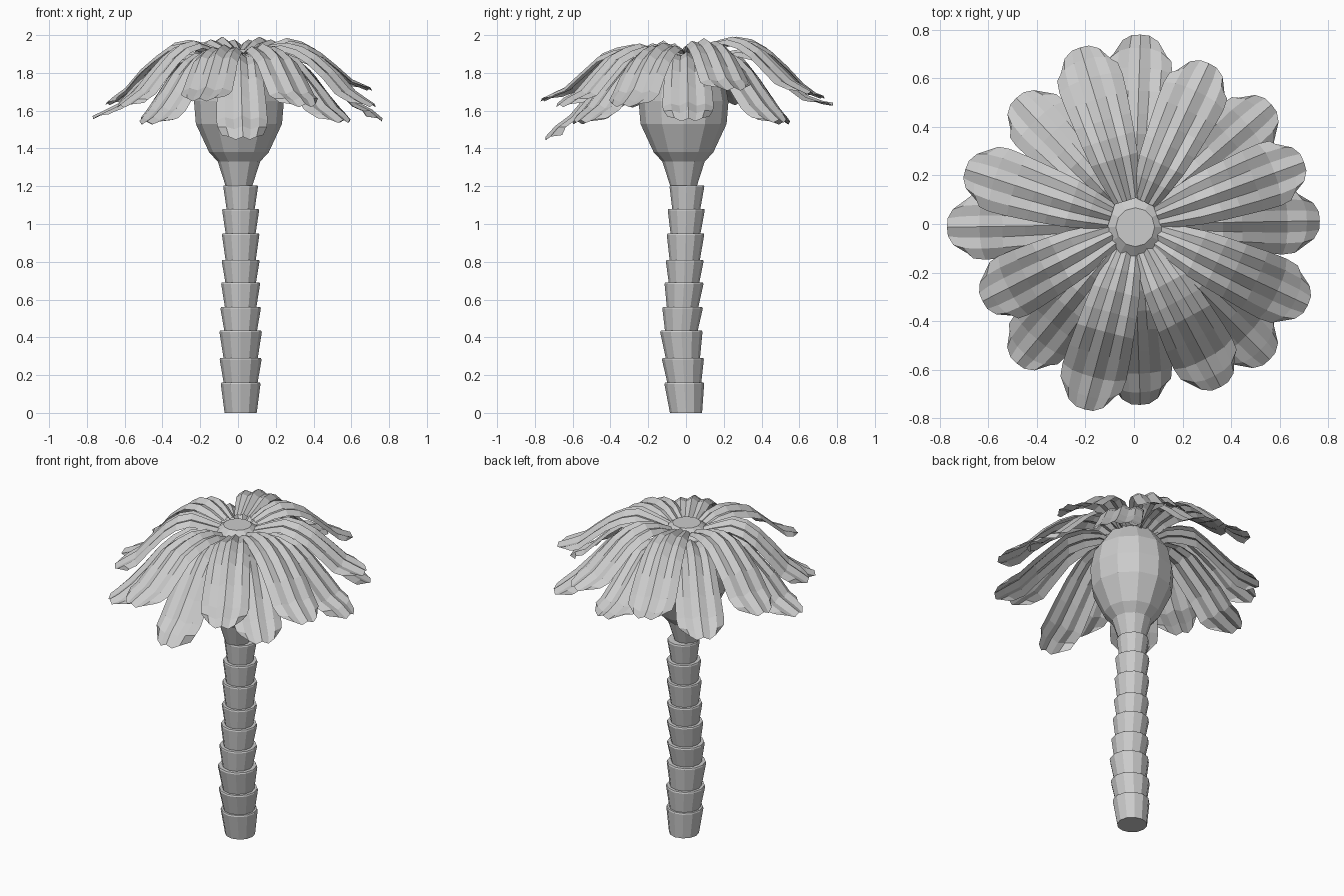
import bpy, bmesh, random
from math import sin, cos, pi, radians

if "Cube" in bpy.data.objects:
    bpy.data.objects.remove(bpy.data.objects["Cube"])

random.seed(4)


def make_object(name, verts, faces):
    mesh = bpy.data.meshes.new(name)
    mesh.from_pydata(verts, [], faces)
    bm = bmesh.new()
    bm.from_mesh(mesh)
    bmesh.ops.recalc_face_normals(bm, faces=bm.faces)
    bm.to_mesh(mesh)
    bm.free()
    ob = bpy.data.objects.new(name, mesh)
    bpy.context.collection.objects.link(ob)
    return ob


def lathe(name, rings, sides=12):
    """Capped stack of rings given as (radius, z, centre x, centre y)."""
    verts, faces = [], []
    for r, z, cx, cy in rings:
        for i in range(sides):
            a = 2 * pi * i / sides
            verts.append((cx + r * cos(a), cy + r * sin(a), z))
    for k in range(len(rings) - 1):
        for i in range(sides):
            j = (i + 1) % sides
            faces.append((k * sides + i, k * sides + j,
                          (k + 1) * sides + j, (k + 1) * sides + i))
    faces.append(tuple(range(sides)))
    faces.append(tuple(range((len(rings) - 1) * sides, len(rings) * sides)))
    return make_object(name, verts, faces)


def interp(pts, t):
    for (t0, v0), (t1, v1) in zip(pts, pts[1:]):
        if t <= t1:
            return v0 + (v1 - v0) * (t - t0) / (t1 - t0)
    return pts[-1][1]


# Trunk: flaring stacked collars along a slightly leaning axis
tops = [0, 0.16, 0.29, 0.435, 0.56, 0.69, 0.81, 0.95, 1.08, 1.205]
radii = [0.105, 0.111, 0.112, 0.107, 0.103, 0.1, 0.099, 0.098, 0.092]
lean = [(0, 0.0), (0.44, -0.025), (0.7, -0.01), (1.2, 0.005)]
rings = []
for z0, z1, r in zip(tops, tops[1:], radii):
    cx = 0.014
    rings += [(r * 0.81, z0, cx, interp(lean, z0)),
              (r, z1 - 0.008, cx, interp(lean, z1)),
              (r * 0.97, z1, cx, interp(lean, z1))]
lathe("trunk", rings)

# Swollen crown shaft above the trunk
lathe("crown_shaft", [(r, z, 0.005, -0.013) for r, z in (
    (0.067, 1.19), (0.112, 1.33), (0.158, 1.38), (0.228, 1.53), (0.238, 1.65),
    (0.215, 1.77), (0.14, 1.88), (0.08, 1.925))])


# Fronds: ribbed blunt sheets that spread from the crown and droop
FOLD = (-0.035, -0.005, -0.016, 0.012, -0.016, -0.005, -0.035)
STATIONS = (0, 0.14, 0.27, 0.4, 0.52, 0.66, 0.8, 0.92, 1)
WIDTH = ((0, 0.055), (0.14, 0.08), (0.3, 0.105), (0.64, 0.13), (0.85, 0.138), (1, 0.13))
UPPER = ((0, 0.0), (0.14, 0.035), (0.27, 0.055), (0.4, 0.035), (0.52, -0.01),
         (0.66, -0.095), (0.8, -0.19), (1, -0.26))
LOWER = ((0, 0.0), (0.14, 0.04), (0.27, 0.045), (0.4, 0.01), (0.52, -0.055),
         (0.66, -0.15), (0.8, -0.24), (1, -0.32))


def frond(name, azimuth, reach, tip_z, base_z, shape):
    a = radians(azimuth)
    start, n = 0.1, len(FOLD)
    verts, faces = [], []
    extra = tip_z - (base_z + shape[-1][1])
    for k, t in enumerate(STATIONS):
        z = base_z + interp(shape, t) + extra * t ** 2
        z += random.uniform(-0.008, 0.008)
        for i in range(n):
            s = 2 * i / (n - 1) - 1
            # the end rows bow back at the edges for a rounded tip
            back = 0.085 * abs(s) ** 3 * t ** 6
            r = start + (reach - start) * t - back
            w = s * interp(WIDTH, t) * (1 - 0.15 * max(0, t - 0.9) / 0.1)
            h = z + back * 0.45 + FOLD[i] * (0.5 + 0.5 * sin(pi * min(t, 0.92)))
            verts.append((r * cos(a) - w * sin(a), r * sin(a) + w * cos(a), h))
    for k in range(len(STATIONS) - 1):
        for i in range(n - 1):
            b = k * n + i
            faces.append((b, b + 1, b + n + 1, b + n))
    return make_object(name, verts, faces)


upper = [(20, 0.745, 1.71), (65, 0.73, 1.69), (107, 0.76, 1.67), (162, 0.73, 1.64),
         (207, 0.70, 1.63), (255, 0.79, 1.66), (298, 0.76, 1.63), (335, 0.79, 1.63)]
lower = [(1, 0.765, 1.56), (41, 0.75, 1.55), (88, 0.78, 1.63), (133, 0.71, 1.54),
         (181, 0.77, 1.56), (230, 0.75, 1.53), (272, 0.745, 1.46), (315, 0.79, 1.54)]
for i, (az, reach, tip) in enumerate(upper):
    frond(f"upper_frond_{i}", az, reach, tip, 1.91 + 0.02 * sin(radians(az)), UPPER)
for i, (az, reach, tip) in enumerate(lower):
    frond(f"lower_frond_{i}", az, reach, tip, 1.865, LOWER)
